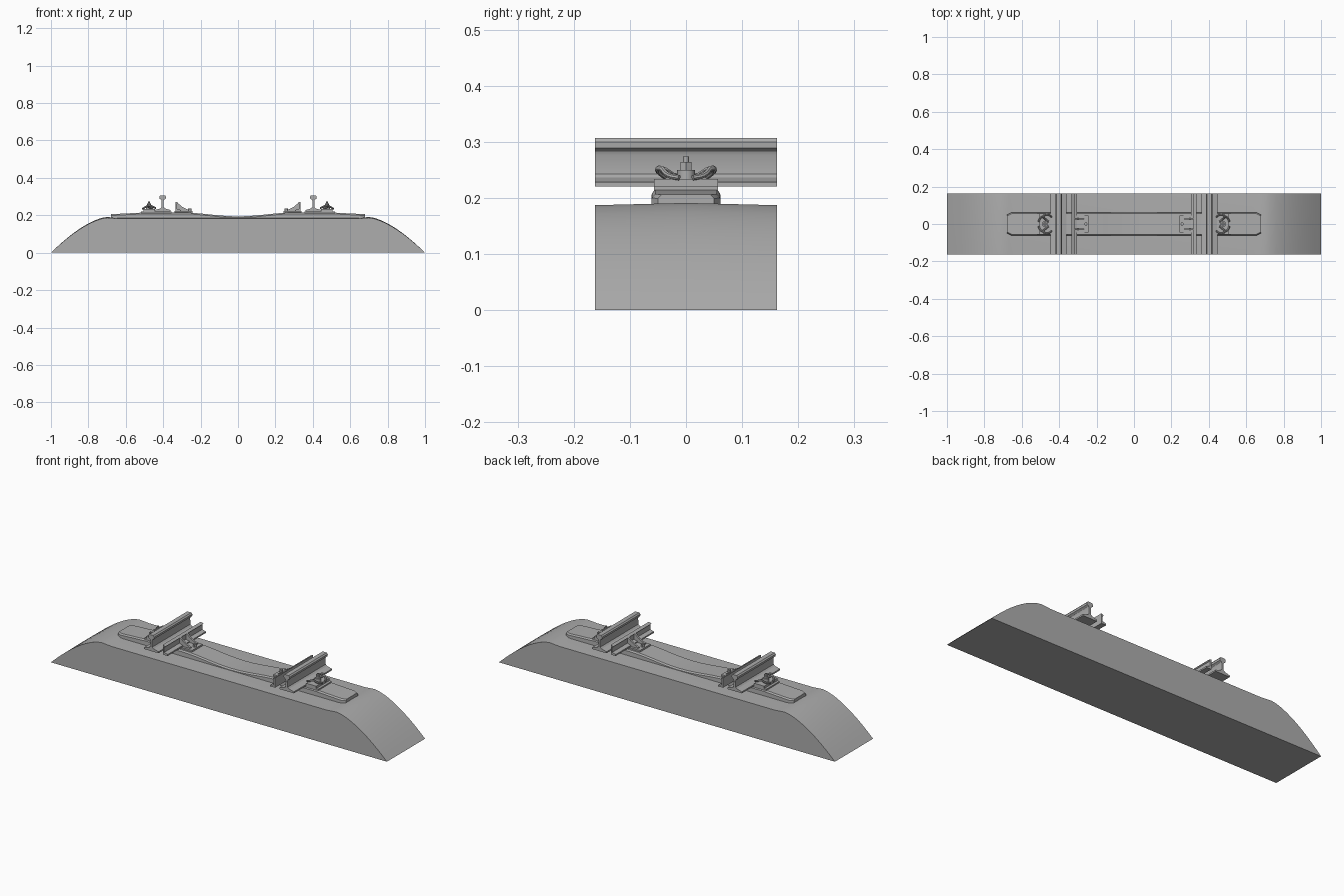
import bpy, bmesh, math
from mathutils import Vector

cube = bpy.data.objects.get("Cube")
if cube:
    bpy.data.objects.remove(cube, do_unlink=True)

grey = bpy.data.materials.new("plain grey")
grey.use_nodes = True
grey.diffuse_color = (0.42, 0.42, 0.42, 1)
grey.node_tree.nodes["Principled BSDF"].inputs["Base Color"].default_value = grey.diffuse_color

HALF_Y = 0.162


def finish(bm, name, smooth=None):
    bmesh.ops.recalc_face_normals(bm, faces=bm.faces)
    mesh = bpy.data.meshes.new(name)
    bm.to_mesh(mesh)
    bm.free()
    mesh.materials.append(grey)
    obj = bpy.data.objects.new(name, mesh)
    bpy.context.collection.objects.link(obj)
    if smooth:
        bpy.ops.object.select_all(action='DESELECT')
        obj.select_set(True)
        bpy.context.view_layer.objects.active = obj
        bpy.ops.object.shade_smooth_by_angle(angle=math.radians(smooth))
    return obj


def loft(name, rings, smooth=None):
    """Skin equal-length closed rings and cap both ends."""
    bm = bmesh.new()
    rows = [[bm.verts.new(p) for p in ring] for ring in rings]
    n = len(rows[0])
    for a, b in zip(rows, rows[1:]):
        for i in range(n):
            j = (i + 1) % n
            bm.faces.new((a[i], a[j], b[j], b[i]))
    bm.faces.new(rows[0])
    bm.faces.new(rows[-1])
    return finish(bm, name, smooth)


def prism(name, profile, y0, y1, smooth=None):
    """Extrude an x-z profile along y."""
    return loft(name, [[(x, y, z) for x, z in profile] for y in (y0, y1)], smooth)


def box(name, x0, x1, y0, y1, z0, z1):
    return prism(name, [(x0, z0), (x1, z0), (x1, z1), (x0, z1)], y0, y1)


def cylinder(name, x, y, z0, z1, r, sides=12):
    ring = [(x + r * math.cos(math.tau * i / sides), y + r * math.sin(math.tau * i / sides))
            for i in range(sides)]
    return loft(name, [[(a, b, z) for a, b in ring] for z in (z0, z1)], 40)


def tube(name, points, r):
    """Bent round rod, converted to a mesh."""
    curve = bpy.data.curves.new(name, 'CURVE')
    curve.dimensions = '3D'
    curve.bevel_depth = r
    curve.bevel_resolution = 2
    curve.resolution_u = 5
    curve.use_fill_caps = True
    spline = curve.splines.new('BEZIER')
    spline.bezier_points.add(len(points) - 1)
    for bp, p in zip(spline.bezier_points, points):
        bp.co = Vector(p)
        bp.handle_left_type = bp.handle_right_type = 'AUTO'
    curve.materials.append(grey)
    obj = bpy.data.objects.new(name, curve)
    bpy.context.collection.objects.link(obj)
    bpy.ops.object.select_all(action='DESELECT')
    obj.select_set(True)
    bpy.context.view_layer.objects.active = obj
    bpy.ops.object.convert(target='MESH')
    bpy.ops.object.shade_smooth_by_angle(angle=math.radians(40))


# Ballast bed: curved shoulders and a slightly crowned top
def bed_height(x):
    t = (1 - abs(x)) / 0.3
    if t < 1:
        return 0.187 * (1 - (1 - t) ** 1.55)
    return 0.182 + 0.005 * max(0, 1 - (t - 1) / 0.2)


steps = [i / 10 * 0.3 for i in range(11)] + [0.33, 0.36]
xs = [-1 + s for s in steps] + [1 - s for s in reversed(steps)]
rings = []
for x in xs:
    z = bed_height(x)
    crown = 0.004 * min(1, z / 0.18)
    rings.append([(x, -HALF_Y, 0), (x, HALF_Y, 0), (x, HALF_Y, z),
                  (x, 0, z + crown), (x, -HALF_Y, z)])
loft("ballast_bed", rings, 30)

# Sleeper: chamfered beam with tapered ends and a dished middle
def sleeper_top(x):
    a = abs(x)
    if a > 0.5:
        return 0.215 - 0.009 * (a - 0.5) / 0.175
    if a > 0.3:
        return 0.215
    return 0.194 + 0.021 * (1 - math.cos(math.pi * a / 0.3)) / 2


half = [0, 0.05, 0.1, 0.15, 0.2, 0.25, 0.3, 0.4, 0.5, 0.655, 0.678]
rings = []
for x in [-v for v in reversed(half[1:])] + half:
    w = 0.05 if abs(x) > 0.67 else 0.061
    top = sleeper_top(x)
    rings.append([(x, -w - 0.001, 0.17), (x, w + 0.001, 0.17), (x, w, top - 0.007),
                  (x, w - 0.006, top), (x, 0.006 - w, top), (x, -w, top - 0.007)])
loft("sleeper", rings, 25)

# Half cross-section of the running rail: offset from centre, height
rail_half = [(0.043, 0.22), (0.043, 0.228), (0.014, 0.236), (0.006, 0.243), (0.005, 0.276),
             (0.008, 0.283), (0.017, 0.289), (0.018, 0.3), (0.012, 0.307)]

for s, side in ((1, "left"), (-1, "right")):
    def name(part):
        return side + "_" + part

    def sbox(part, x0, x1, y, z0, z1):
        box(name(part), s * x0, s * x1, -y, y, z0, z1)

    # Running rail
    centre = 0.403 * s
    profile = [(centre + d, z) for d, z in rail_half]
    profile += [(centre - d, z) for d, z in reversed(rail_half)]
    prism(name("running_rail"), profile, -HALF_Y, HALF_Y, 25)

    # Angle-section guard rail on the inner side
    guard = [(0.334, 0.22), (0.305, 0.22), (0.305, 0.228), (0.326, 0.234),
             (0.326, 0.262), (0.319, 0.266), (0.334, 0.273)]
    prism(name("guard_rail"), [(s * x, z) for x, z in guard], -HALF_Y, HALF_Y)

    # Guard rail bracket with sloping ribs and a bolt
    sbox("bracket_plate", 0.242, 0.34, 0.045, 0.2, 0.222)
    rib = [(0.33, 0.22), (0.262, 0.22), (0.262, 0.227), (0.295, 0.243), (0.33, 0.272)]
    for i, y in enumerate((-0.028, 0.028)):
        prism(name("bracket_rib_%d" % i), [(s * x, z) for x, z in rib], y - 0.005, y + 0.005)
    cylinder(name("bracket_bolt"), s * 0.257, 0, 0.22, 0.236, 0.009, 6)

    # Base plate under the rail and the shoulder block outside it
    sbox("base_plate", 0.355, 0.518, 0.057, 0.205, 0.221)
    sbox("shoulder_block", 0.445, 0.505, 0.057, 0.22, 0.234)

    # Anchor bolt holding the spring clip
    cylinder(name("anchor_washer"), s * 0.476, 0, 0.23, 0.25, 0.016)
    cylinder(name("anchor_nut"), s * 0.476, 0, 0.25, 0.264, 0.011, 6)
    cylinder(name("anchor_bolt"), s * 0.476, 0, 0.26, 0.274, 0.005)

    # Bent spring clip, one arm on each side of the bolt
    for e in (1, -1):
        path = [(0.455, 0.012, 0.238), (0.47, 0.022, 0.24), (0.482, 0.043, 0.252),
                (0.462, 0.05, 0.249), (0.44, 0.038, 0.238)]
        tube(name("spring_clip_" + ("back" if e > 0 else "front")),
             [(s * x, e * y, z) for x, y, z in path], 0.005)
        tube(name("clip_tail_" + ("back" if e > 0 else "front")),
             [(s * 0.482, e * 0.043, 0.252), (s * 0.502, e * 0.03, 0.24),
              (s * 0.51, e * 0.012, 0.236)], 0.005)
